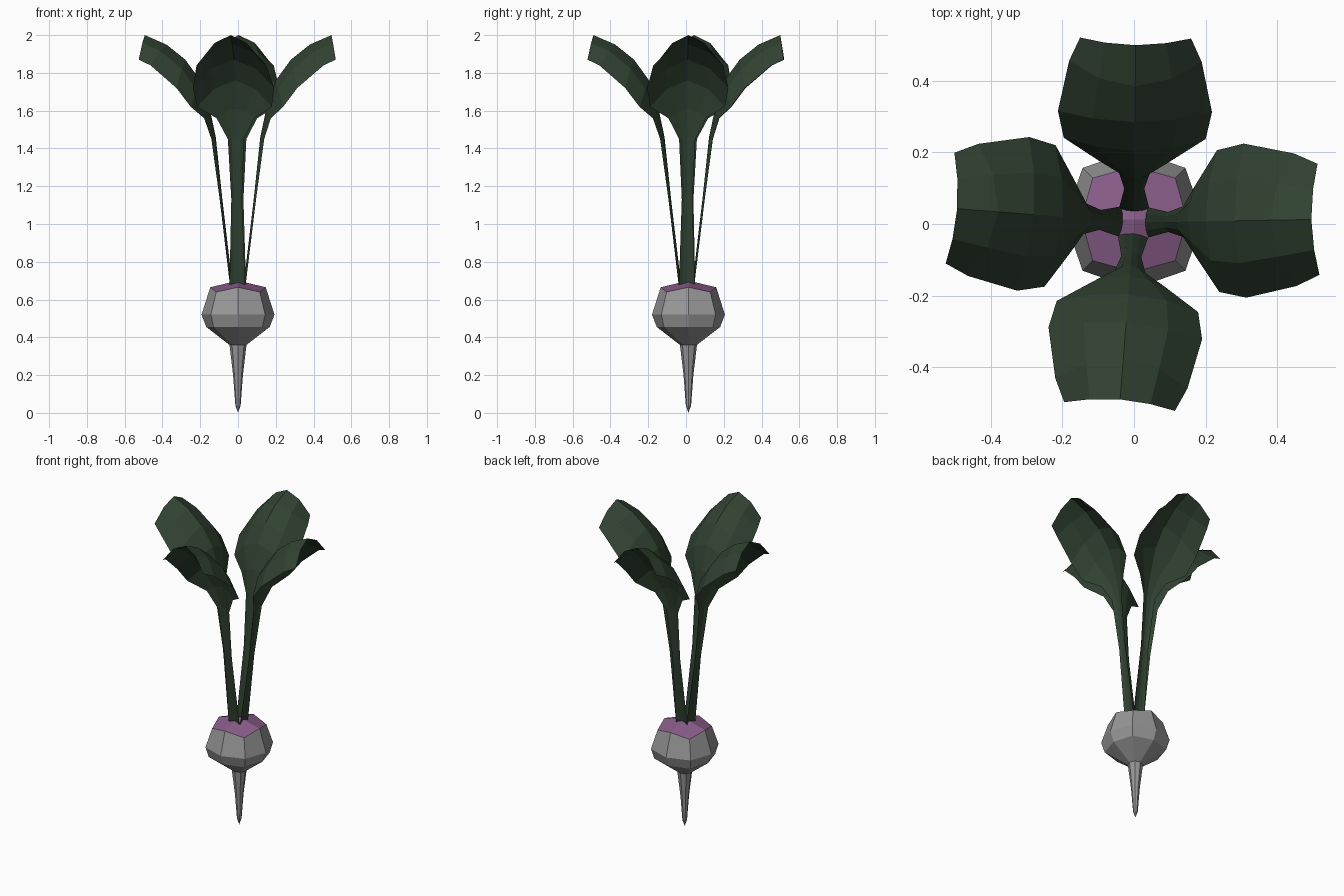
import bpy, math
from mathutils import Matrix

if "Cube" in bpy.data.objects:
    bpy.data.objects.remove(bpy.data.objects["Cube"])


def material(name, rgb):
    m = bpy.data.materials.new(name)
    m.diffuse_color = (*rgb, 1)
    m.use_nodes = True
    m.node_tree.nodes["Principled BSDF"].inputs["Base Color"].default_value = m.diffuse_color
    return m


GREY = material("pale grey skin", (0.31, 0.31, 0.31))
PURPLE = material("purple crown", (0.25, 0.108, 0.25))
GREEN = material("dark leaf green", (0.030, 0.054, 0.031))


def mesh_object(name, verts, faces, mats):
    me = bpy.data.meshes.new(name)
    me.from_pydata(verts, [], faces)
    for m in mats:
        me.materials.append(m)
    ob = bpy.data.objects.new(name, me)
    bpy.context.collection.objects.link(ob)
    return ob


# Bulb and taproot: eight-sided rings (axis radius, corner radius, axis z, corner z)
CY = 0.013
rings = [(0.147, 0.163, 0.665, 0.64), (0.193, 0.203, 0.52, 0.52),
         (0.168, 0.183, 0.455, 0.455), (0.045, 0.045, 0.36, 0.36),
         (0.026, 0.026, 0.20, 0.20), (0.014, 0.014, 0.04, 0.04)]
verts = [(0, CY, 0.70)]
for ra, rc, za, zc in rings:
    for k in range(8):
        r, z = (rc, zc) if k % 2 else (ra, za)
        a = k * math.pi / 4
        verts.append((r * math.cos(a), CY + r * math.sin(a), z))
verts.append((0, CY, 0))
tip = len(verts) - 1
# crown of four quads, each spanning one corner
faces = [(0, 1 + k, 2 + k, 1 + (k + 2) % 8) for k in range(0, 8, 2)]
for i in range(len(rings) - 1):
    a, b = 1 + 8 * i, 9 + 8 * i
    faces += [(a + k, b + k, b + (k + 1) % 8, a + (k + 1) % 8) for k in range(8)]
last = tip - 8
faces += [(last + k, tip, last + (k + 1) % 8) for k in range(8)]
bulb = mesh_object("bulb_and_root", verts, faces, [GREY, PURPLE])
for p in bulb.data.polygons:
    p.material_index = 1 if p.index < 4 else 0

# Leaf with stem: arched sheet (ridge reach, ridge z, edge reach, edge z, half width)
stations = [(0.030, 0.68, 0.040, 0.68, 0.042), (0.083, 1.13, 0.095, 1.13, 0.028),
            (0.118, 1.46, 0.138, 1.45, 0.043), (0.150, 1.61, 0.172, 1.56, 0.100),
            (0.200, 1.76, 0.235, 1.62, 0.198), (0.280, 1.87, 0.310, 1.72, 0.215),
            (0.380, 1.95, 0.450, 1.84, 0.185), (0.495, 2.00, 0.515, 1.87, 0.155)]


def leaf(name, degrees):
    verts = []
    for r0, z0, r1, z1, w in stations:
        for t in (-1, -0.55, 0, 0.55, 1):
            s = abs(t) ** 1.9     # rounded arch across the blade
            verts.append((r0 + (r1 - r0) * s, w * t, z0 + (z1 - z0) * s))
    faces = [(5 * i + j, 5 * i + j + 5, 5 * i + j + 6, 5 * i + j + 1)
             for i in range(len(stations) - 1) for j in range(4)]
    ob = mesh_object(name, verts, [f[::-1] for f in faces], [GREEN])
    ob.data.transform(Matrix.Translation((0, 0.004, 0)) @
                      Matrix.Rotation(math.radians(degrees), 4, "Z"))


for name, deg in (("right_leaf", 1), ("back_leaf", 89.5),
                  ("left_leaf", 175.5), ("front_leaf", 265.5)):
    leaf(name, deg)
